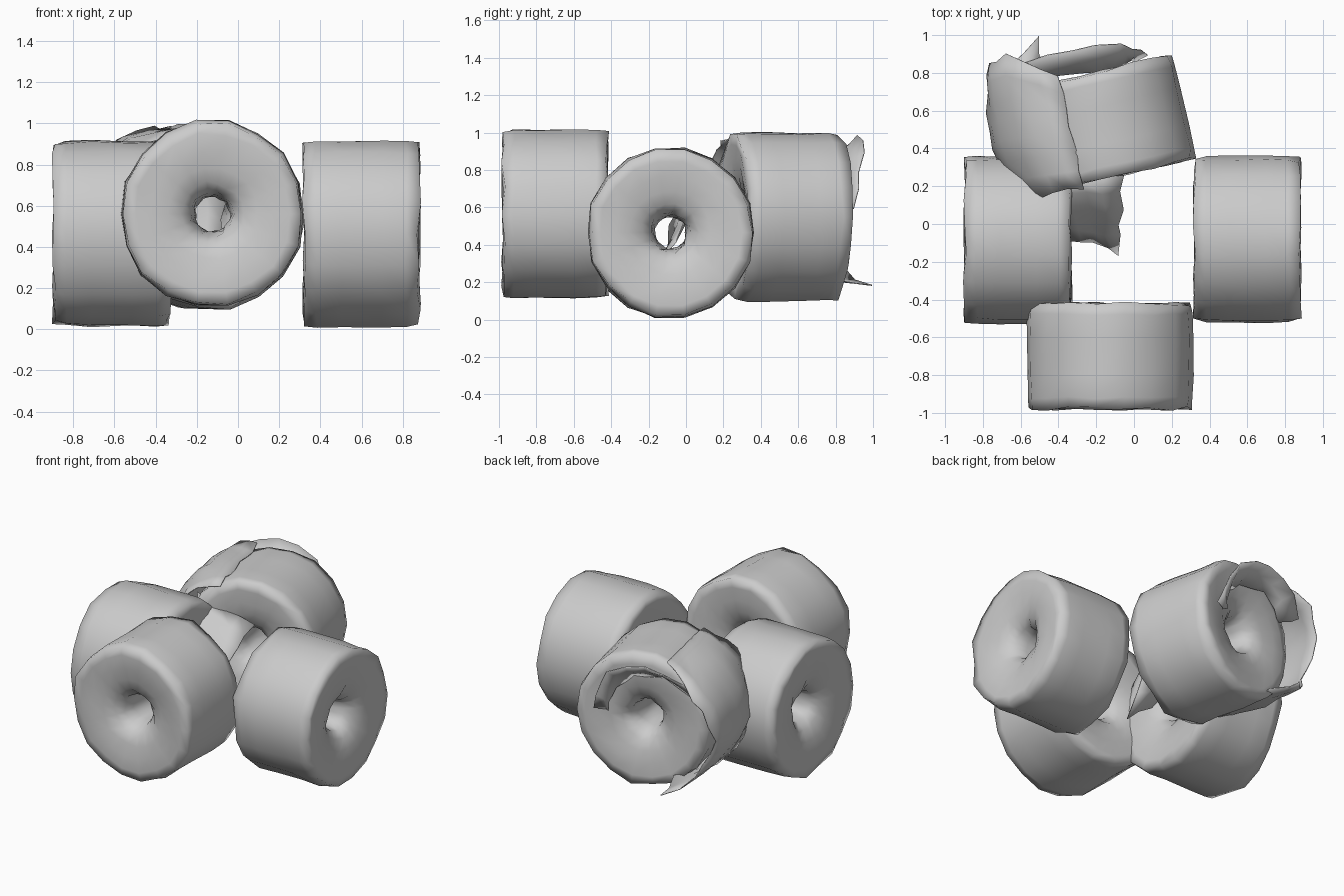
import bpy, bmesh, math, random
from mathutils import Vector, Matrix

random.seed(4)
cube = bpy.data.objects.get("Cube")
if cube:
    bpy.data.objects.remove(cube, do_unlink=True)

paper = bpy.data.materials.new("paper_grey")
paper.use_nodes = True
grey = (0.6, 0.6, 0.6, 1)
paper.diffuse_color = grey
paper.node_tree.nodes["Principled BSDF"].inputs["Base Color"].default_value = grey


def wobble(size):
    return random.uniform(-size, size)


def finish(name, bm, matrix):
    bmesh.ops.recalc_face_normals(bm, faces=bm.faces)
    for face in bm.faces:
        face.smooth = True
    mesh = bpy.data.meshes.new(name)
    bm.to_mesh(mesh)
    bm.free()
    mesh.materials.append(paper)
    ob = bpy.data.objects.new(name, mesh)
    bpy.context.collection.objects.link(ob)
    ob.matrix_world = matrix
    return ob


# Half of the roll cross-section: radius, distance along the axis, roughness
HALF = [(0.085, 0.0, 0.008), (0.09, 0.12, 0.01), (0.105, 0.19, 0.01),
        (0.15, 0.236, 0.01), (0.22, 0.262, 0.007), (0.3, 0.276, 0.006),
        (0.38, 0.282, 0.007), (0.432, 0.278, 0.012), (0.445, 0.22, 0.007),
        (0.447, 0.1, 0.005)]
PROFILE = HALF + [(r, -t, j) for r, t, j in reversed(HALF[1:])]
SIDES = 18


def roll(name, centre, turn):
    """Crumpled roll with dished ends, hollow along its local y axis."""
    bm = bmesh.new()
    rings = []
    for i in range(SIDES):
        a = math.tau * i / SIDES
        lump = 1 + wobble(0.015)
        ring = []
        for r, t, j in PROFILE:
            rr = r * lump + wobble(j)
            ring.append(bm.verts.new((rr * math.cos(a), t + wobble(j),
                                      rr * 1.02 * math.sin(a))))
        rings.append(ring)
    n = len(PROFILE)
    for i in range(SIDES):
        p, q = rings[i], rings[(i + 1) % SIDES]
        for k in range(n):
            m = (k + 1) % n
            bm.faces.new((p[k], p[m], q[m], q[k]))
    place = Matrix.Translation(centre) @ Matrix.Rotation(math.radians(turn), 4, "Z")
    finish(name, bm, place)
    return place


def sheet(name, shape, nu, nv, matrix, rough):
    """Thin crumpled sheet from a function of u and v."""
    bm = bmesh.new()
    rows = []
    for i in range(nu + 1):
        row = []
        for k in range(nv + 1):
            edge = 2 if k in (0, nv) or i == nu else 1
            p = Vector(shape(i / nu, k / nv))
            row.append(bm.verts.new(p + Vector([wobble(rough * edge) for _ in p])))
        rows.append(row)
    for i in range(nu):
        for k in range(nv):
            bm.faces.new((rows[i][k], rows[i + 1][k], rows[i + 1][k + 1], rows[i][k + 1]))
    ob = finish(name, bm, matrix)
    thick = ob.modifiers.new("thickness", "SOLIDIFY")
    thick.thickness = 0.006
    thick.offset = 0


# Four rolls around an open middle
roll("right_roll", (-0.615, -0.085, 0.465), 90)
roll("left_roll", (0.6, -0.085, 0.465), 90)
roll("front_roll", (-0.125, -0.7, 0.56), 0)
back = roll("back_roll", (-0.165, 0.525, 0.55), 13)


# Loose end peeling off the back roll, ending in a pointed corner
def loose_shape(u, v):
    a = math.radians(112 + 125 * u)
    r = 0.455 + 0.14 * math.sin(math.pi * u) - 0.04 * u ** 4
    back_edge = 0.29 + 0.26 * u + 0.11 * math.sin(math.tau * u)
    y = -0.29 + v * (back_edge + 0.29)
    # the front and rear edges lean back towards the roll
    lean = 0.16 if v < 0.5 else 0.12
    r *= 1 - lean * (2 * v - 1) ** 2 * math.sin(math.pi * u)
    return r * math.cos(a), y, r * math.sin(a)


sheet("loose_sheet", loose_shape, 11, 7, back, 0.01)


# Torn strip folded over the rear end of the back roll
def strip_shape(u, v):
    a = math.radians(10 + 140 * u)
    r = 0.2 + 0.2 * u + 0.1 * v
    return r * math.cos(a), 0.29 + 0.13 * v * math.sin(math.pi * u * 0.8), r * math.sin(a)


sheet("torn_strip", strip_shape, 8, 2, back, 0.01)


# Hanging flap between the rolls
def flap_shape(u, v):
    top = Vector((-0.46, 0.22, 0.84)).lerp(Vector((-0.07, 0.25, 0.72)), v)
    low = Vector((-0.34, -0.07, 0.5)).lerp(Vector((-0.08, -0.15, 0.28)), v)
    p = top.lerp(low, u)
    p.z += 0.07 * math.sin(math.pi * u)
    return p


sheet("hanging_flap", flap_shape, 5, 4, Matrix.Identity(4), 0.01)
